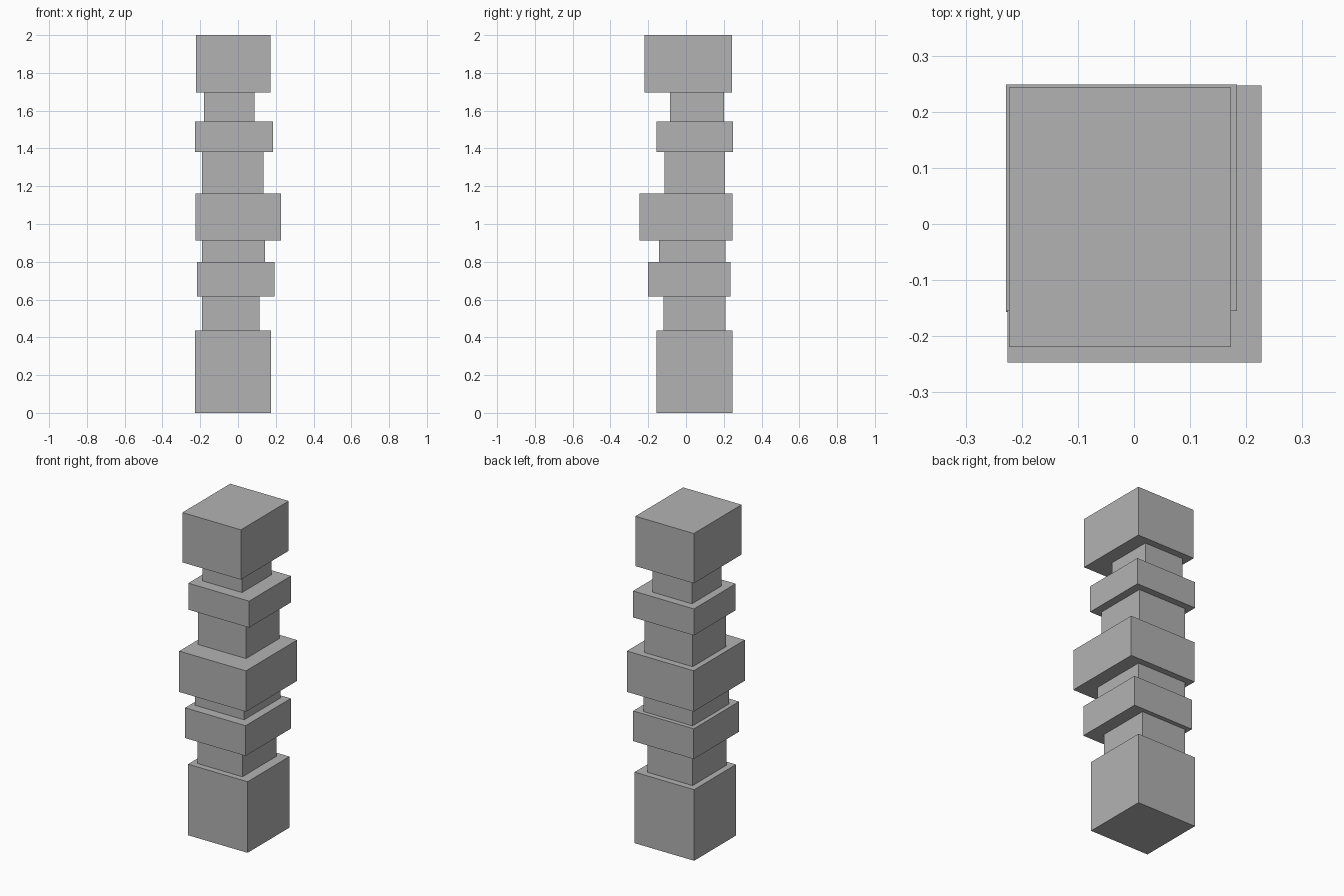
import bpy
import bmesh

cube = bpy.data.objects.get("Cube")
if cube:
    bpy.data.objects.remove(cube, do_unlink=True)

# One plain grey for the whole column
grey = bpy.data.materials.new("plain_grey")
grey.use_nodes = True
colour = (0.448, 0.448, 0.448, 1)
grey.diffuse_color = colour
grey.node_tree.nodes["Principled BSDF"].inputs["Base Color"].default_value = colour


def block(name, xs, ys, zs):
    """Box spanning the given (low, high) range on each axis."""
    bm = bmesh.new()
    bmesh.ops.create_cube(bm, size=1)
    for v in bm.verts:
        v.co = [r[0] if c < 0 else r[1] for c, r in zip(v.co, (xs, ys, zs))]
    mesh = bpy.data.meshes.new(name)
    bm.to_mesh(mesh)
    bm.free()
    mesh.materials.append(grey)
    obj = bpy.data.objects.new(name, mesh)
    bpy.context.collection.objects.link(obj)


# Stacked from the ground up: name, x range, y range, top height
stack = [
    ("base_block", (-0.228, 0.175), (-0.157, 0.247), 0.435),
    ("lower_neck", (-0.19, 0.114), (-0.12, 0.208), 0.615),
    ("lower_block", (-0.217, 0.193), (-0.202, 0.235), 0.80),
    ("lower_middle_neck", (-0.19, 0.142), (-0.143, 0.208), 0.912),
    ("middle_block", (-0.225, 0.227), (-0.247, 0.247), 1.162),
    ("upper_middle_neck", (-0.19, 0.135), (-0.115, 0.207), 1.38),
    ("upper_block", (-0.228, 0.184), (-0.155, 0.249), 1.542),
    ("upper_neck", (-0.18, 0.087), (-0.085, 0.20), 1.695),
    ("top_block", (-0.223, 0.173), (-0.219, 0.243), 2.0),
]
bottom = 0
for name, xs, ys, top in stack:
    block(name, xs, ys, (bottom, top))
    bottom = top
